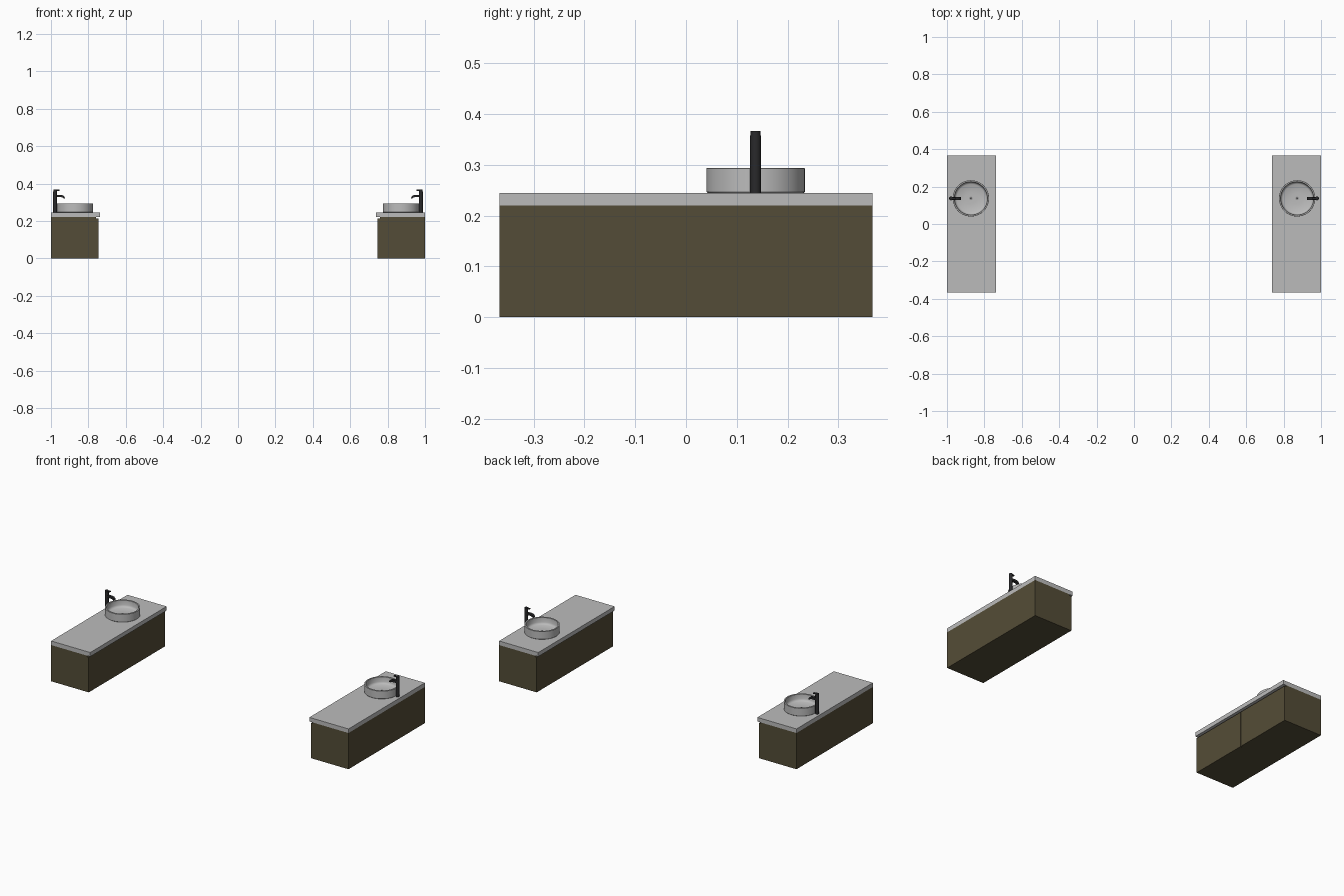
import bpy, bmesh, math
from mathutils import Matrix, Vector

if "Cube" in bpy.data.objects:
    bpy.data.objects.remove(bpy.data.objects["Cube"])


def material(name, rgb):
    m = bpy.data.materials.new(name)
    m.use_nodes = True
    m.diffuse_color = (*rgb, 1)
    m.node_tree.nodes["Principled BSDF"].inputs["Base Color"].default_value = (*rgb, 1)
    return m


WOOD = material("dark_olive_wood", (0.088, 0.073, 0.038))
STONE = material("grey_stone", (0.50, 0.50, 0.50))
BLACK = material("black_metal", (0.022, 0.022, 0.024))
DRAIN = material("drain_metal", (0.30, 0.30, 0.30))


def finish(name, bm, mat, smooth=False):
    bmesh.ops.recalc_face_normals(bm, faces=bm.faces)
    me = bpy.data.meshes.new(name)
    bm.to_mesh(me)
    bm.free()
    me.materials.append(mat)
    ob = bpy.data.objects.new(name, me)
    bpy.context.collection.objects.link(ob)
    if smooth:
        bpy.ops.object.select_all(action="DESELECT")
        bpy.context.view_layer.objects.active = ob
        ob.select_set(True)
        bpy.ops.object.shade_smooth_by_angle(angle=math.radians(35))
    return ob


def box(name, x, y, z, mat):
    bm = bmesh.new()
    bmesh.ops.create_cube(bm, size=1)
    for v in bm.verts:
        v.co = [(a[0] + a[1]) / 2 + c * abs(a[1] - a[0]) for a, c in zip((x, y, z), v.co)]
    return finish(name, bm, mat)


def cylinder(name, centre, radius, z0, z1, mat, sides=32):
    bm = bmesh.new()
    bmesh.ops.create_cone(bm, cap_ends=True, segments=sides, radius1=radius, radius2=radius,
                          depth=z1 - z0, matrix=Matrix.Translation((*centre, (z0 + z1) / 2)))
    return finish(name, bm, mat, True)


def lathe(name, centre, profile, mat):
    bm = bmesh.new()
    verts = [bm.verts.new((r, 0, z)) for r, z in profile]
    edges = [bm.edges.new(p) for p in zip(verts, verts[1:])]
    bmesh.ops.spin(bm, geom=verts + edges, cent=(0, 0, 0), axis=(0, 0, 1),
                   angle=math.tau, steps=64, use_duplicate=False)
    bmesh.ops.remove_doubles(bm, verts=bm.verts, dist=1e-5)
    bmesh.ops.translate(bm, verts=bm.verts, vec=(*centre, 0))
    return finish(name, bm, mat, True)


def slab(name, outline, y, width, mat):
    """Side outline in x and z, pulled out along y."""
    bm = bmesh.new()
    face = bm.faces.new([bm.verts.new((x, y - width / 2, z)) for x, z in outline])
    new = bmesh.ops.extrude_face_region(bm, geom=[face])["geom"]
    bmesh.ops.translate(bm, vec=(0, width, 0),
                        verts=[g for g in new if isinstance(g, bmesh.types.BMVert)])
    return finish(name, bm, mat, True)


HALF = 0.367
BASIN_X, TAP_X, MID_Y = 0.872, 0.978, 0.137
RIM = [(0, 0.245), (0.095, 0.245), (0.097, 0.247), (0.097, 0.293), (0.096, 0.294),
       (0.089, 0.294), (0.088, 0.293), (0.087, 0.265), (0.083, 0.257), (0.076, 0.253),
       (0.03, 0.251), (0, 0.250)]
SPOUT = [(0.975, 0.327), (0.975, 0.339), (0.945, 0.339), (0.934, 0.336), (0.927, 0.329),
         (0.925, 0.321), (0.933, 0.321), (0.937, 0.325), (0.945, 0.327)]

for side, s in (("right", -1), ("left", 1)):
    # Cabinet carcass and two doors facing the middle
    box(f"{side}_cabinet", (s * 0.76, s * 1.0), (-HALF, HALF), (0, 0.22), WOOD)
    for end, e in (("front", -1), ("back", 1)):
        box(f"{side}_{end}_door", (s * 0.747, s * 0.761), (e * 0.0015, e * HALF),
            (0, 0.213), WOOD)
    # Worktop
    box(f"{side}_countertop", (s * 0.737, s * 1.0), (-HALF, HALF), (0.22, 0.245), STONE)
    # Round vessel basin with drain
    lathe(f"{side}_basin", (s * BASIN_X, MID_Y), RIM, STONE)
    cylinder(f"{side}_drain_ring", (s * BASIN_X, MID_Y), 0.009, 0.249, 0.253, DRAIN)
    cylinder(f"{side}_drain_hole", (s * BASIN_X, MID_Y), 0.004, 0.252, 0.2535, BLACK, 16)
    # Tap: column, spout and top lever
    cylinder(f"{side}_tap_column", (s * TAP_X, MID_Y), 0.0105, 0.245, 0.358, BLACK)
    cylinder(f"{side}_tap_cap", (s * TAP_X, MID_Y), 0.0095, 0.357, 0.367, BLACK)
    slab(f"{side}_tap_spout", [(s * x, z) for x, z in SPOUT], MID_Y, 0.016, BLACK)
    box(f"{side}_tap_lever", (s * 0.955, s * 0.978), (MID_Y - 0.005, MID_Y + 0.005),
        (0.361, 0.367), BLACK)
